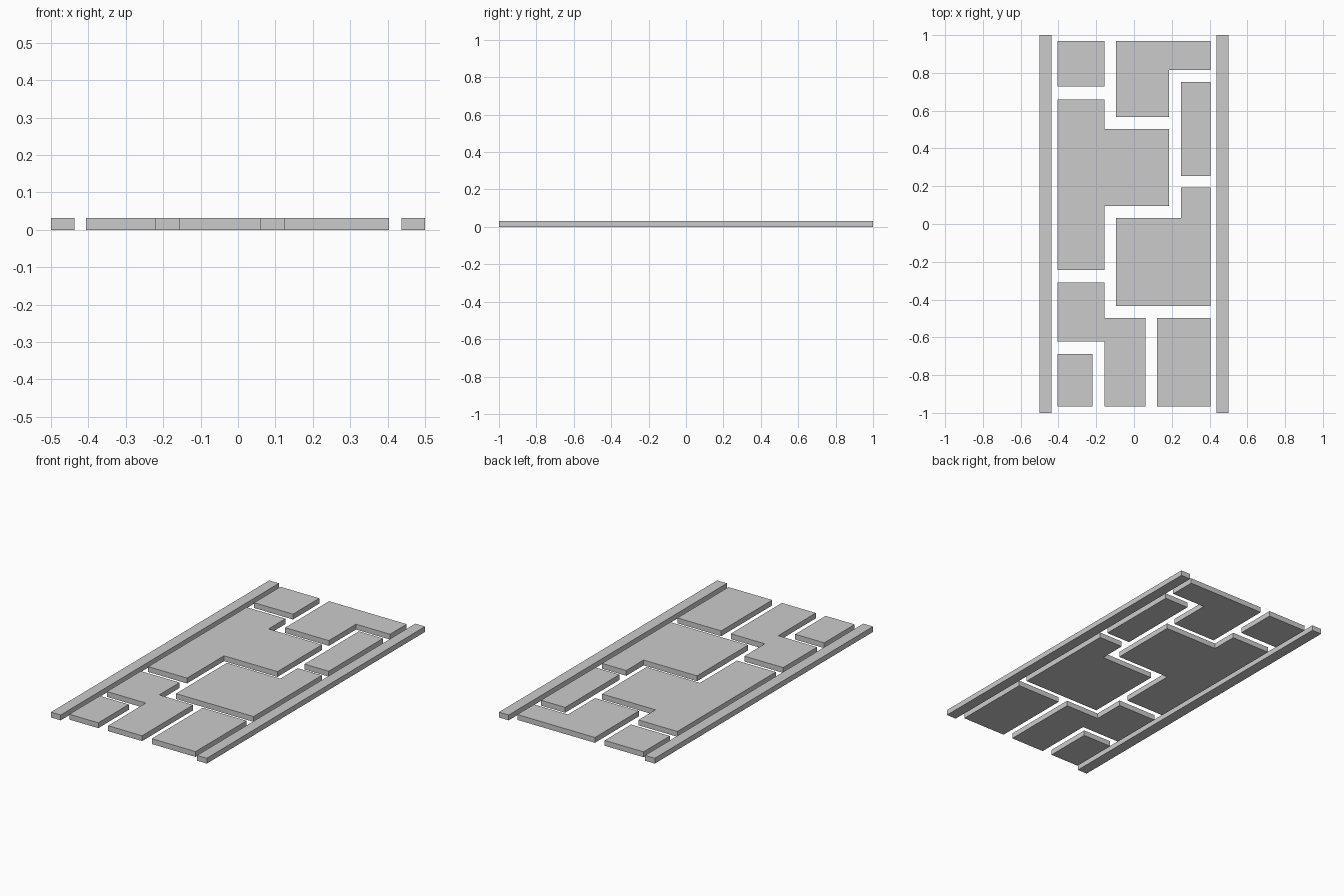
import bpy, bmesh

if "Cube" in bpy.data.objects:
    bpy.data.objects.remove(bpy.data.objects["Cube"])

HEIGHT = 0.031


def slab(name, outline):
    """Extrude a counter-clockwise flat outline into a slab standing on z = 0."""
    bm = bmesh.new()
    base = bm.faces.new([bm.verts.new((x, y, 0)) for x, y in outline])
    top = bmesh.ops.extrude_face_region(bm, geom=[base], use_keep_orig=True)["geom"]
    bmesh.ops.translate(bm, vec=(0, 0, HEIGHT),
                        verts=[v for v in top if isinstance(v, bmesh.types.BMVert)])
    bmesh.ops.recalc_face_normals(bm, faces=bm.faces)
    mesh = bpy.data.meshes.new(name)
    bm.to_mesh(mesh)
    bm.free()
    obj = bpy.data.objects.new(name, mesh)
    bpy.context.collection.objects.link(obj)
    return obj


def rect(x0, x1, y0, y1):
    return [(x0, y0), (x1, y0), (x1, y1), (x0, y1)]


# Kerbs along both sides
slab("left_kerb", rect(-0.5, -0.4375, -1, 1))
slab("right_kerb", rect(0.4375, 0.5, -1, 1))

# Shared joint lines of the paving
L, R = -0.406, 0.404      # outer paving edges
A, B = -0.157, -0.094     # left joint
C, D = 0.186, 0.249       # right joint
TOP, BOT = 0.969, -0.966

# Rectangular paving stones
slab("back_left_stone", rect(L, A, 0.728, TOP))
slab("right_narrow_stone", rect(D, R, 0.254, 0.752))
slab("front_left_stone", rect(L, -0.22, BOT, -0.687))
slab("front_right_stone", rect(0.123, R, BOT, -0.498))

# Back L-shaped stone
slab("back_corner_stone", [(B, 0.567), (C, 0.567), (C, 0.816),
                           (R, 0.816), (R, TOP), (B, TOP)])
# Large T-shaped stone
slab("middle_left_stone", [(L, -0.243), (A, -0.243), (A, 0.096), (C, 0.096),
                           (C, 0.504), (A, 0.504), (A, 0.659), (L, 0.659)])
# Large L-shaped stone
slab("middle_right_stone", [(B, -0.434), (R, -0.434), (R, 0.192),
                            (D, 0.192), (D, 0.033), (B, 0.033)])
# Front stepped stone
slab("front_middle_stone", [(A, BOT), (0.061, BOT), (0.061, -0.498), (A, -0.498),
                            (A, -0.311), (L, -0.311), (L, -0.621), (A, -0.621)])
